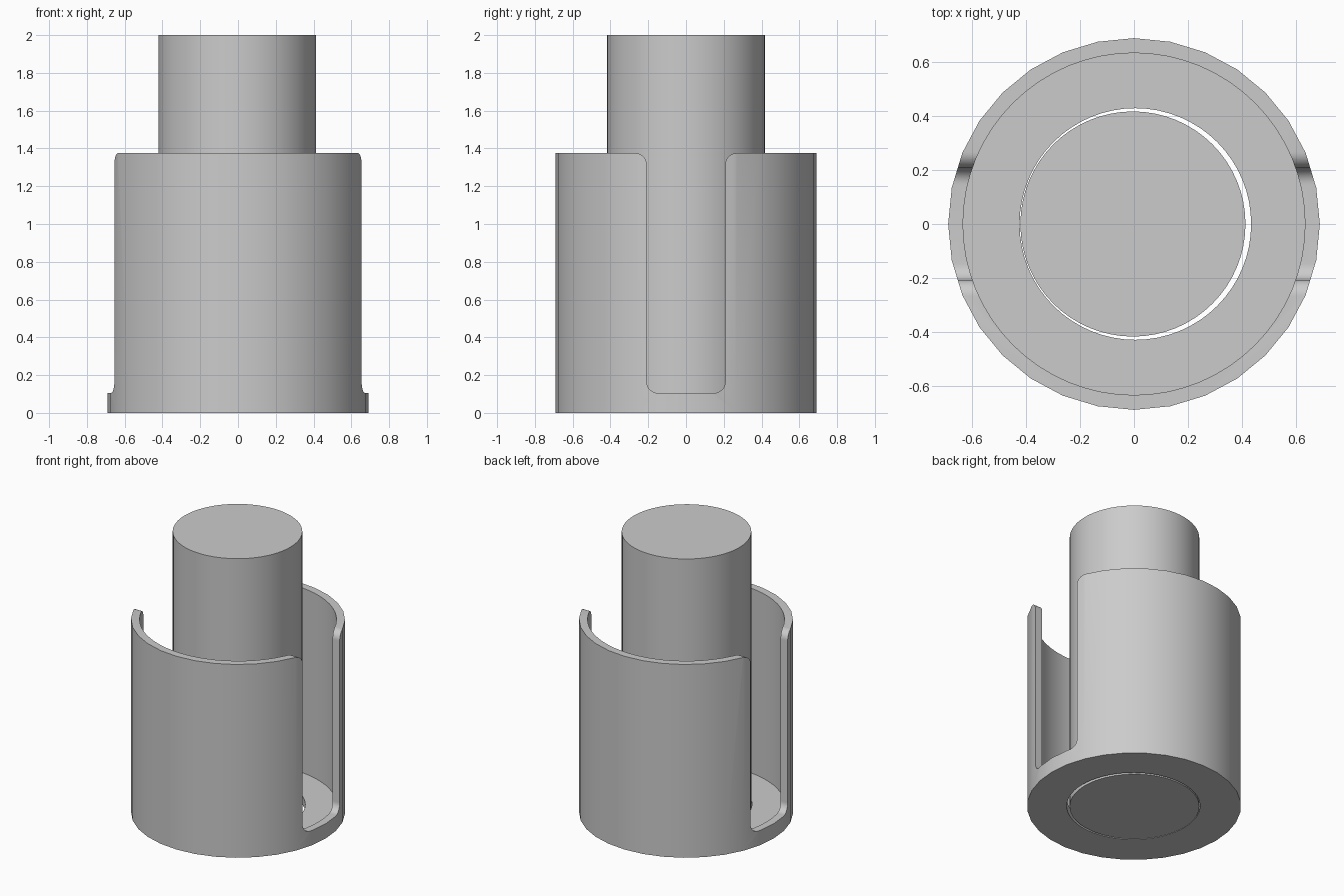
import bpy, bmesh, math

cube = bpy.data.objects.get("Cube")
if cube:
    bpy.data.objects.remove(cube, do_unlink=True)

grey = bpy.data.materials.new("plain grey")
grey.use_nodes = True
grey.diffuse_color = (0.6, 0.6, 0.6, 1)
grey.node_tree.nodes["Principled BSDF"].inputs["Base Color"].default_value = (0.6, 0.6, 0.6, 1)

OUTER, INNER, FLOOR, RIM = 0.69, 0.635, 0.06, 1.375


def make_object(name, bm):
    bmesh.ops.recalc_face_normals(bm, faces=bm.faces)
    mesh = bpy.data.meshes.new(name)
    bm.to_mesh(mesh)
    bm.free()
    mesh.materials.append(grey)
    obj = bpy.data.objects.new(name, mesh)
    bpy.context.collection.objects.link(obj)
    return obj


def cylinder(name, radius, z0, z1, sides, x=0):
    bm = bmesh.new()
    bmesh.ops.create_cone(bm, cap_ends=True, segments=sides, radius1=radius,
                          radius2=radius, depth=z1 - z0)
    bmesh.ops.translate(bm, verts=bm.verts, vec=(x, 0, (z0 + z1) / 2))
    return make_object(name, bm)


def arc(cy, cz, r, start, end, steps=8):
    angles = [math.radians(start + (end - start) * i / steps) for i in range(steps + 1)]
    return [(cy + r * math.cos(a), cz + r * math.sin(a)) for a in angles]


def slot_cutter(half, bottom, r):
    # Rounded bottom corners, lips flaring outward at the rim
    side = arc(half - r, bottom + r, r, -90, 0) + arc(half + r, RIM - r, r, 180, 90)
    side.append((half + r, RIM + 0.2))
    outline = side + [(-y, z) for y, z in reversed(side)]
    bm = bmesh.new()
    face = bm.faces.new([bm.verts.new((-1, y, z)) for y, z in outline])
    swept = bmesh.ops.extrude_face_region(bm, geom=[face])["geom"]
    bmesh.ops.translate(bm, vec=(2, 0, 0),
                        verts=[v for v in swept if isinstance(v, bmesh.types.BMVert)])
    return make_object("slot_cutter", bm)


# Open cup: cavity, floor hole and two opposite side slots are cut away
cup = cylinder("slotted_cup", OUTER, 0, RIM, 32)
cutters = [
    cylinder("cavity_cutter", INNER, FLOOR, RIM + 0.2, 64),
    cylinder("hole_cutter", 0.43, -0.2, FLOOR + 0.2, 64, 0.005),
    slot_cutter(0.208, 0.105, 0.06),
]
for cutter in cutters:
    cutter.hide_render = True
    mod = cup.modifiers.new(cutter.name, 'BOOLEAN')
    mod.operation = 'DIFFERENCE'
    mod.solver = 'EXACT'
    mod.object = cutter

# Bake the cuts and drop the helpers
graph = bpy.context.evaluated_depsgraph_get()
cup_mesh = bpy.data.meshes.new_from_object(cup.evaluated_get(graph))
cup.modifiers.clear()
cup.data = cup_mesh
for cutter in cutters:
    bpy.data.objects.remove(cutter, do_unlink=True)

# Plunger rod standing loosely in the floor hole
rod = cylinder("plunger_rod", 0.418, 0, 2, 64, -0.004)

bpy.ops.object.select_all(action='DESELECT')
for obj in (cup, rod):
    obj.select_set(True)
bpy.context.view_layer.objects.active = cup
bpy.ops.object.shade_smooth_by_angle(angle=math.radians(30))
